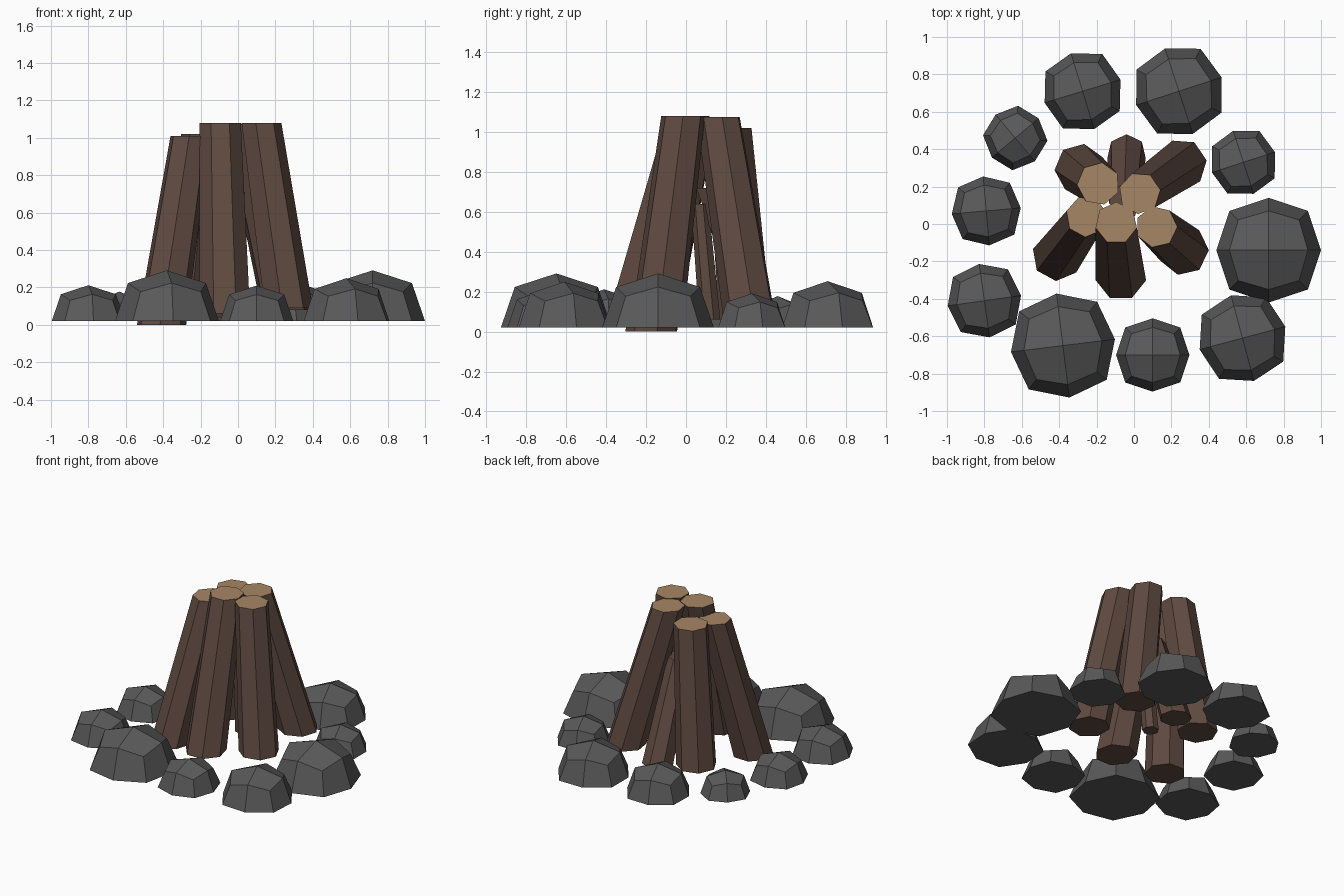
import bpy, bmesh, math
from mathutils import Matrix, Vector

if "Cube" in bpy.data.objects:
    bpy.data.objects.remove(bpy.data.objects["Cube"])


def material(name, rgb):
    m = bpy.data.materials.new(name)
    m.diffuse_color = (*rgb, 1)
    m.use_nodes = True
    m.node_tree.nodes["Principled BSDF"].inputs["Base Color"].default_value = m.diffuse_color
    return m


STONE = material("stone_grey", (0.10, 0.10, 0.10))
BARK = material("bark_brown", (0.115, 0.068, 0.052))
WOOD = material("cut_wood", (0.38, 0.24, 0.13))


def finish(bm, name, mats):
    bmesh.ops.recalc_face_normals(bm, faces=bm.faces)
    me = bpy.data.meshes.new(name)
    bm.to_mesh(me)
    bm.free()
    for m in mats:
        me.materials.append(m)
    ob = bpy.data.objects.new(name, me)
    bpy.context.collection.objects.link(ob)
    return ob


def stone(name, x, y, r, turn):
    # rounded cube, lower half removed, flat base
    bm = bmesh.new()
    bmesh.ops.create_cube(bm, size=2)
    bmesh.ops.subdivide_edges(bm, edges=bm.edges[:], cuts=1, use_grid_fill=True)
    pull = {1: 1.0, 2: 0.75, 3: 0.58}
    for v in bm.verts:
        v.co *= pull[sum(abs(c) > 0.5 for c in v.co)]
    low = [v for v in bm.verts if v.co.z < -0.1]
    bmesh.ops.delete(bm, geom=low, context='VERTS')
    bmesh.ops.holes_fill(bm, edges=[e for e in bm.edges if e.is_boundary], sides=0)
    bm.transform(Matrix.Translation((x, y, 0.02))
                 @ Matrix.Rotation(math.radians(turn), 4, 'Z')
                 @ Matrix.Diagonal((r, r, r * 0.97, 1)))
    finish(bm, name, [STONE])


def log(name, foot, top, r_foot, r_top, turn=0, sides=7, cap=1):
    # leaning tapered prism with level ends and a pale cut top
    bm = bmesh.new()
    rings = []
    for centre, r in ((foot, r_foot), (top, r_top)):
        ring = []
        for i in range(sides):
            a = math.radians(turn) + math.tau * i / sides
            ring.append(bm.verts.new(Vector(centre) + Vector((math.cos(a), math.sin(a), 0)) * r))
        rings.append(ring)
    for i in range(sides):
        j = (i + 1) % sides
        bm.faces.new((rings[0][i], rings[0][j], rings[1][j], rings[1][i]))
    bm.faces.new(rings[0][::-1])
    bm.faces.new(rings[1]).material_index = cap
    finish(bm, name, [BARK, WOOD])


# ring of stones: x, y, radius, turn
STONES = [
    (0.72, -0.14, 0.28, 0), (-0.38, -0.65, 0.28, 7), (0.58, -0.61, 0.237, 15),
    (0.10, -0.70, 0.196, 0), (-0.80, -0.41, 0.198, 8), (-0.79, 0.07, 0.185, 5),
    (-0.635, 0.46, 0.163, 40), (-0.275, 0.71, 0.212, 17), (0.24, 0.71, 0.24, 18),
    (0.585, 0.33, 0.177, 18)]
for i, s in enumerate(STONES, 1):
    stone(f"stone_{i}", *s)

# five main logs
log("log_back_left", (-0.29, 0.295, 0.06), (-0.19, 0.215, 1.02), 0.135, 0.115, 80)
log("log_back_right", (0.255, 0.32, 0.08), (0.03, 0.165, 1.075), 0.135, 0.112, 60)
log("log_front_left", (-0.41, -0.17, 0.0), (-0.255, 0.04, 1.01), 0.135, 0.11, 10)
log("log_front", (-0.07, -0.27, 0.06), (-0.095, 0.005, 1.08), 0.138, 0.113, 90)
log("log_front_right", (0.265, -0.14, 0.09), (0.12, -0.015, 1.08), 0.135, 0.112, 0)
# short inner logs
log("log_back_short", (-0.04, 0.375, 0.04), (-0.05, 0.13, 0.72), 0.105, 0.085, 90, cap=0)
log("log_inner_stick", (-0.04, 0.12, 0.06), (-0.03, 0.07, 0.64), 0.055, 0.045, 20, cap=0)
